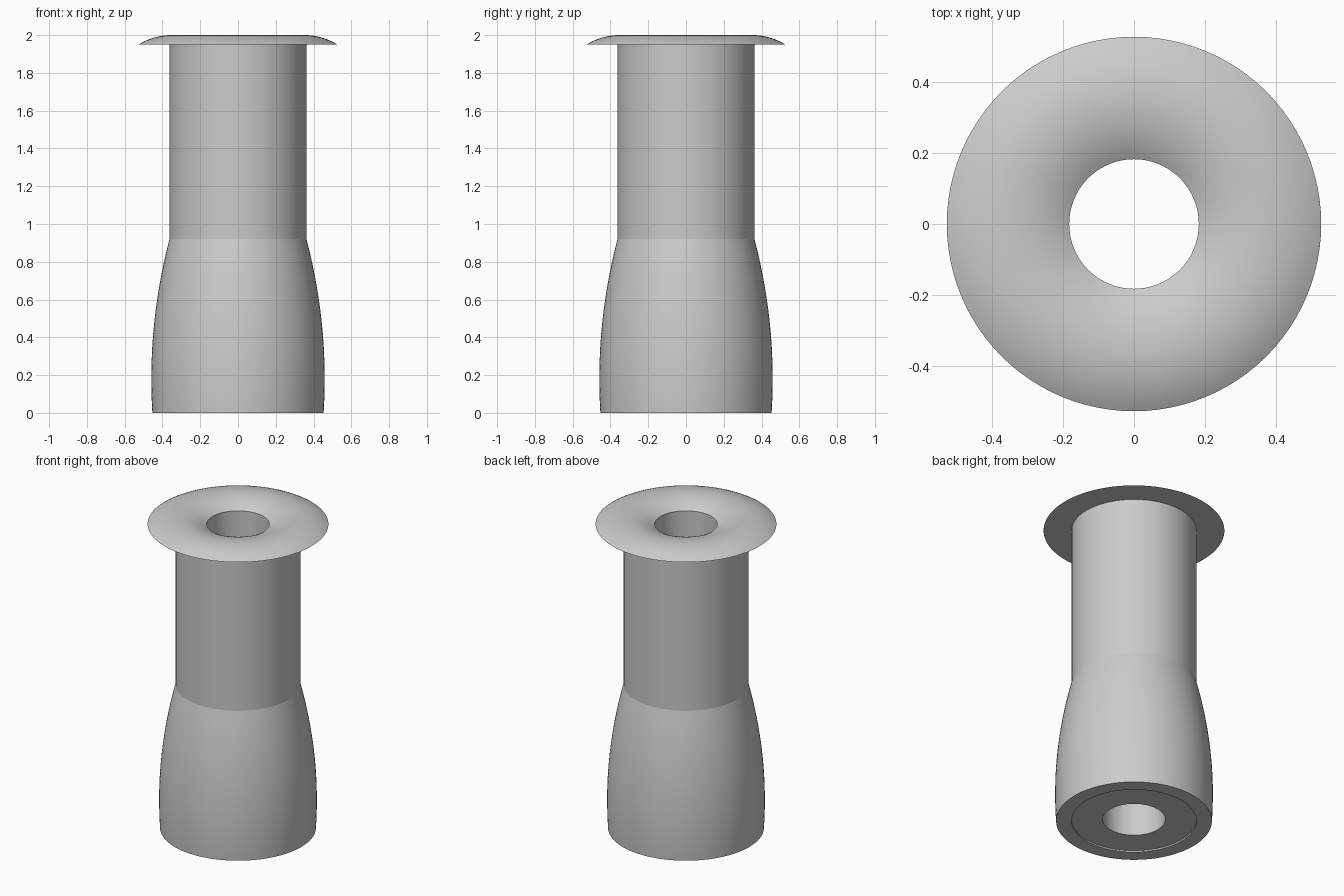
import bpy
import math

cube = bpy.data.objects.get("Cube")
if cube:
    bpy.data.objects.remove(cube, do_unlink=True)

SEGMENTS = 96

grey = bpy.data.materials.new("plain grey")
grey.use_nodes = True
colour = (0.6, 0.6, 0.6, 1)
grey.diffuse_color = colour
grey.node_tree.nodes["Principled BSDF"].inputs["Base Color"].default_value = colour


def lathe(name, profile):
    """Spin a closed (radius, height) profile around the z axis."""
    n = len(profile)
    verts, faces = [], []
    for s in range(SEGMENTS):
        a = math.tau * s / SEGMENTS
        verts += [(r * math.cos(a), r * math.sin(a), z) for r, z in profile]
        t = (s + 1) % SEGMENTS
        for i in range(n):
            j = (i + 1) % n
            faces.append((s * n + i, t * n + i, t * n + j, s * n + j))
    mesh = bpy.data.meshes.new(name)
    mesh.from_pydata(verts, [], faces)
    mesh.materials.append(grey)
    obj = bpy.data.objects.new(name, mesh)
    bpy.context.collection.objects.link(obj)
    bpy.ops.object.select_all(action="DESELECT")
    obj.select_set(True)
    bpy.context.view_layer.objects.active = obj
    bpy.ops.object.shade_smooth_by_angle(angle=math.radians(25))
    return obj


# Hollow tube with a flat-bottomed flange and a rounded ring-shaped top
bore, tube, rim = 0.182, 0.363, 0.526
base, under, sag = 0.009, 1.95, 0.05
half = (rim - bore) / 2
radius = (half ** 2 + sag ** 2) / (2 * sag)
spread = math.asin(half / radius)
dome = []
for i in range(17):
    a = spread * (1 - i / 8)
    dome.append((bore + half + radius * math.sin(a),
                 under + sag - radius * (1 - math.cos(a))))
lathe("flanged_tube", [(bore, base), (tube, base), (tube, under)] + dome)

# Bulging sleeve around the lower half of the tube
top, belly, widest = 0.92, 0.18, 0.459
bulge = (widest - tube) / (top - belly) ** 2
outer = []
for i in range(21):
    z = top * i / 20
    outer.append((widest - bulge * (z - belly) ** 2, z))
lathe("lower_sleeve", [(tube, 0)] + outer)
